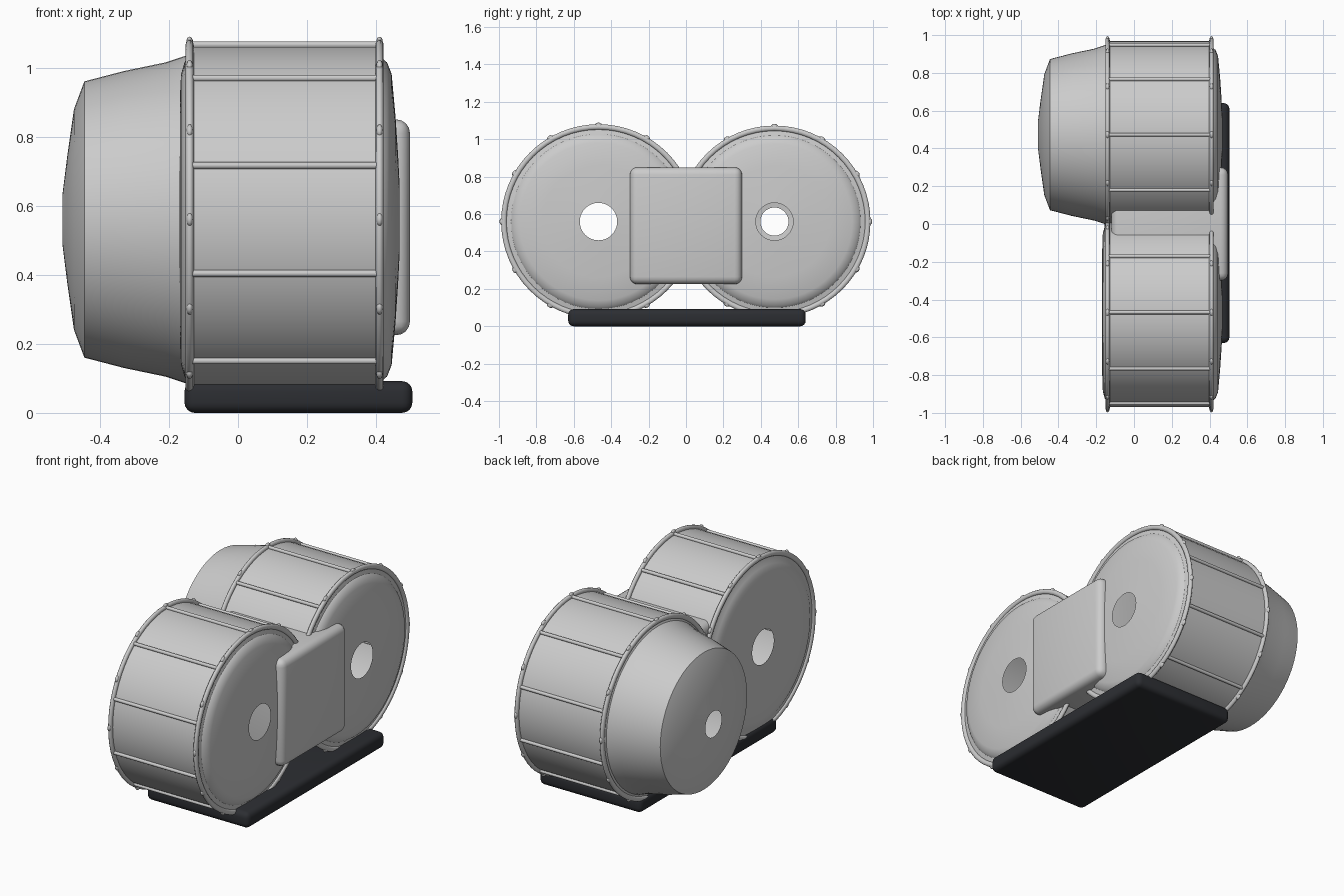
import bpy, bmesh, math
from mathutils import Matrix, Vector

if "Cube" in bpy.data.objects:
    bpy.data.objects.remove(bpy.data.objects["Cube"])


def finish(bm, name, angle=40, mat=None):
    bmesh.ops.recalc_face_normals(bm, faces=bm.faces)
    me = bpy.data.meshes.new(name)
    bm.to_mesh(me)
    bm.free()
    ob = bpy.data.objects.new(name, me)
    bpy.context.collection.objects.link(ob)
    if mat:
        me.materials.append(mat)
    bpy.ops.object.select_all(action='DESELECT')
    ob.select_set(True)
    bpy.context.view_layer.objects.active = ob
    bpy.ops.object.shade_smooth_by_angle(angle=math.radians(angle))
    return ob


def lathe(bm, profile, y, z, n=64, closed=False):
    """Revolve (x, radius) points around an x-directed axis."""
    rings = []
    for x, r in profile:
        rings.append([bm.verts.new((x, y + r * math.cos(2 * math.pi * i / n),
                                    z + r * math.sin(2 * math.pi * i / n)))
                      for i in range(n)])
    pairs = list(zip(rings, rings[1:]))
    if closed:
        pairs.append((rings[-1], rings[0]))
    for a, b in pairs:
        for i in range(n):
            j = (i + 1) % n
            bm.faces.new((a[i], a[j], b[j], b[i]))


def rounded_box(name, lo, hi, bevel, mat=None):
    lo, hi = Vector(lo), Vector(hi)
    bm = bmesh.new()
    bmesh.ops.create_cube(bm, size=1, matrix=Matrix.Translation((lo + hi) / 2)
                          @ Matrix.Diagonal((*(hi - lo), 1)))
    bmesh.ops.bevel(bm, geom=bm.edges[:], offset=bevel, segments=4,
                    profile=0.5, affect='EDGES')
    return finish(bm, name, 40, mat)


X0, X1 = -0.14, 0.41


def drum(name, y, z, r, left_profile):
    # shell with end caps, open at the axle holes
    bm = bmesh.new()
    right = [(X1, r), (0.418, r * 0.93), (0.432, r * 0.905), (0.445, r * 0.84),
             (0.456, 0.30), (0.464, 0.18), (0.468, 0.10)]
    lathe(bm, left_profile[::-1] + [(X0, r)] + right, y, z)
    finish(bm, name + "_shell", 35)

    # hoops at both ends
    bm = bmesh.new()
    for x in (X0, X1):
        loop = [(x + 0.012 * math.cos(a), r + 0.004 + 0.015 * math.sin(a))
                for a in (k * math.pi / 5 for k in range(10))]
        lathe(bm, loop, y, z, closed=True)
    finish(bm, name + "_hoops", 60)

    # ten lengthwise rods
    bm = bmesh.new()
    for k in range(10):
        a = math.pi / 2 + k * math.pi / 5
        m = Matrix.Translation(((X0 + X1) / 2, y + (r + 0.004) * math.cos(a),
                                z + (r + 0.004) * math.sin(a)))
        bmesh.ops.create_cone(bm, cap_ends=True, segments=10, radius1=0.01,
                              radius2=0.01, depth=X1 - X0,
                              matrix=m @ Matrix.Rotation(math.pi / 2, 4, 'Y'))
    finish(bm, name + "_rods", 50)

    # twelve rivets around each hoop
    bm = bmesh.new()
    for x in (X0, X1):
        for k in range(12):
            a = k * math.pi / 6
            d = r + 0.013
            m = Matrix.Translation((x, y + d * math.cos(a), z + d * math.sin(a)))
            m = m @ Matrix.Rotation(a, 4, 'X') @ Matrix.Diagonal((0.6, 0.9, 1.2, 1))
            bmesh.ops.create_uvsphere(bm, u_segments=10, v_segments=6,
                                      radius=0.016, matrix=m)
    finish(bm, name + "_rivets", 60)


# plain drum with a shallow left cap
drum("plain_drum", -0.468, 0.56, 0.502,
     [(-0.146, 0.47), (-0.155, 0.455), (-0.165, 0.42), (-0.168, 0.36), (-0.169, 0.10)])

# drum with a long tapered housing
drum("tapered_drum", 0.473, 0.56, 0.495,
     [(-0.15, 0.475), (-0.21, 0.455), (-0.33, 0.43), (-0.445, 0.40),
      (-0.475, 0.32), (-0.495, 0.18), (-0.508, 0.075)])

# connecting block between the drums
rounded_box("connecting_block", (-0.12, -0.30, 0.225), (0.498, 0.30, 0.85), 0.04)

# dark base slab
dark = bpy.data.materials.new("dark_base")
dark.diffuse_color = (0.025, 0.027, 0.032, 1)
dark.use_nodes = True
dark.node_tree.nodes["Principled BSDF"].inputs["Base Color"].default_value = dark.diffuse_color
rounded_box("base_slab", (-0.155, -0.63, 0), (0.505, 0.64, 0.092), 0.03, dark)
